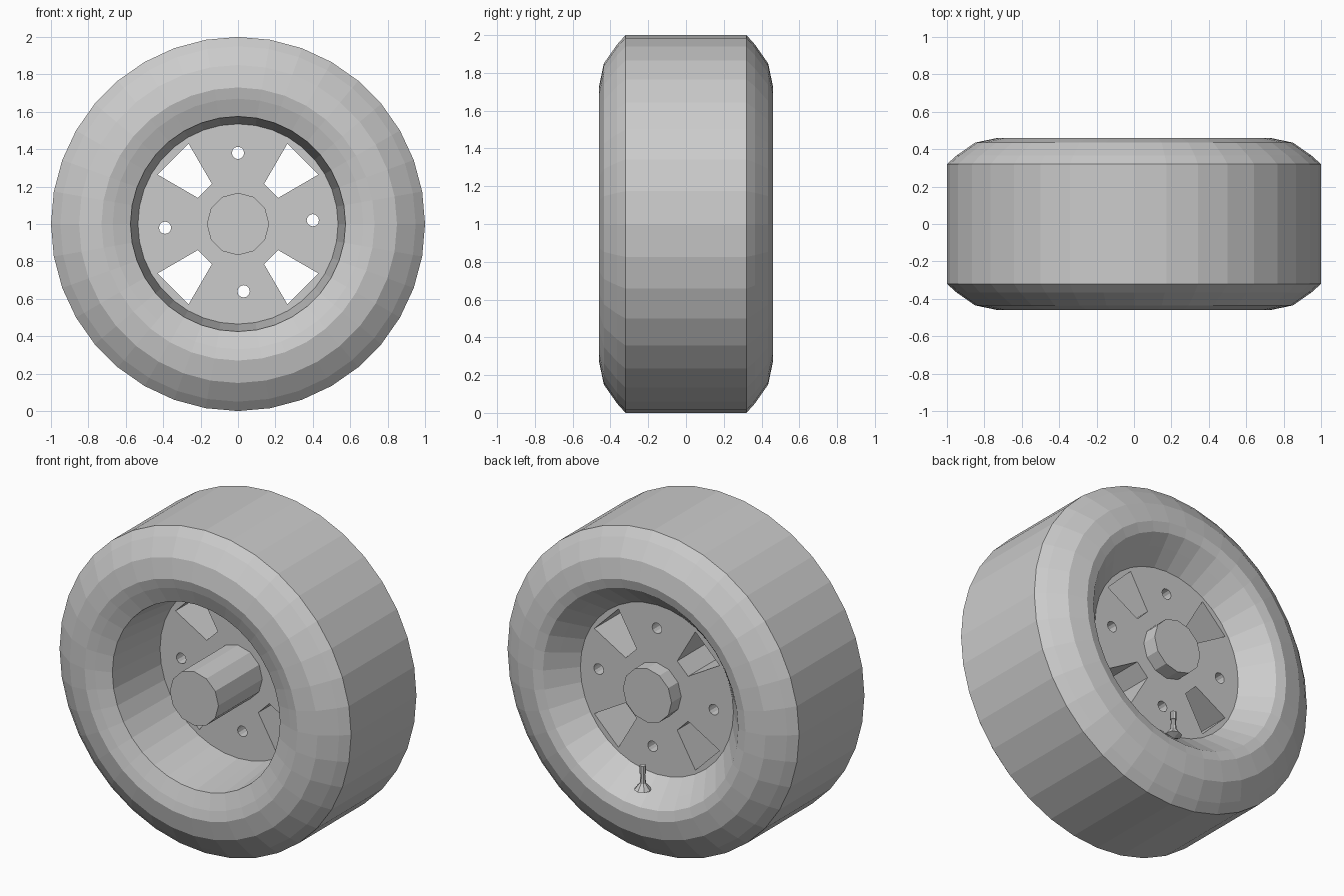
import bpy, bmesh, math
from mathutils import Matrix, Vector

cube = bpy.data.objects.get("Cube")
if cube:
    bpy.data.objects.remove(cube, do_unlink=True)

AXLE_Z = 1.0
GREY = (0.6, 0.6, 0.6, 1)
grey = bpy.data.materials.new("plain grey")
grey.use_nodes = True
grey.diffuse_color = GREY
grey.node_tree.nodes["Principled BSDF"].inputs["Base Color"].default_value = GREY


def finish(name, bm):
    mesh = bpy.data.meshes.new(name)
    bm.to_mesh(mesh)
    bm.free()
    mesh.materials.append(grey)
    obj = bpy.data.objects.new(name, mesh)
    bpy.context.collection.objects.link(obj)
    return obj


def lathe(name, profile, sides, centre=(0, 0, AXLE_Z), axis="Y"):
    """Revolve (radius, height) points; end points of radius 0 close the shape."""
    bm = bmesh.new()
    rings = []
    for r, h in profile:
        ring = []
        for i in range(sides if r else 1):
            a = math.tau * i / sides
            u, v = r * math.cos(a), r * math.sin(a)
            p = Vector((u, h, v) if axis == "Y" else (u, v, h))
            ring.append(bm.verts.new(p + Vector(centre)))
        rings.append(ring)
    for low, high in zip(rings, rings[1:]):
        for i in range(sides):
            j = (i + 1) % sides
            loop = [low[i % len(low)], low[j % len(low)],
                    high[j % len(high)], high[i % len(high)]]
            loop = list(dict.fromkeys(loop))
            bm.faces.new(loop if axis == "Z" else loop[::-1])
    return finish(name, bm)


def cylinder(name, radius, y0, y1, sides, x=0, z=0):
    profile = [(0, y0), (radius, y0), (radius, y1), (0, y1)]
    return lathe(name, profile, sides, (x, 0, AXLE_Z + z))


# Tyre: rounded shoulders and a flat tread
shoulder = [(0.67, 0.445), (0.73, 0.46), (0.85, 0.435), (0.95, 0.365), (1.0, 0.32)]
front_wall = [(0.575, -0.41)] + [(r, -y) for r, y in shoulder]
lathe("tyre", front_wall + shoulder[::-1], 36)

# Rim: deep front barrel and flared rear dish
lathe("rim", [(0.67, 0.445), (0.61, 0.38), (0.525, 0.285),
              (0.535, 0.0), (0.575, -0.41)], 36)

# Wheel disc with windows and bolt holes cut through it
disc = cylinder("wheel_disc", 0.535, 0.0, 0.285, 36)
cutters = []
for i in range(4):
    bm = bmesh.new()
    corners = [(0.25, -0.053), (0.49, -0.117), (0.49, 0.117), (0.25, 0.053)]
    face = bm.faces.new([bm.verts.new((u, -0.1, v)) for u, v in corners])
    side = bmesh.ops.extrude_face_region(bm, geom=[face])
    moved = [v for v in side["geom"] if isinstance(v, bmesh.types.BMVert)]
    bmesh.ops.translate(bm, verts=moved, vec=(0, 0.5, 0))
    bmesh.ops.recalc_face_normals(bm, faces=bm.faces)
    turn = Matrix.Rotation(math.radians(45 + 90 * i), 4, "Y")
    bm.transform(Matrix.Translation((0, 0, AXLE_Z)) @ turn)
    cutters.append(finish("window_cutter", bm))
for x, z in [(0, 0.38), (-0.39, -0.02), (0.03, -0.36), (0.4, 0.02)]:
    cutters.append(cylinder("bolt_hole_cutter", 0.033, -0.1, 0.4, 12, x, z))
for cutter in cutters:
    cutter.hide_render = True
    cutter.hide_viewport = True
    cutter.display_type = "WIRE"
    cut = disc.modifiers.new("cut", "BOOLEAN")
    cut.operation = "DIFFERENCE"
    cut.solver = "EXACT"
    cut.object = cutter

# Hub: long at the front, short cap at the rear
cylinder("hub", 0.167, -0.43, 0.38, 12)

# Air valve standing on the rear dish
lathe("valve", [(0, -0.61), (0.05, -0.59), (0.018, -0.55), (0.013, -0.49),
                (0.018, -0.49), (0.018, -0.44), (0, -0.44)], 8,
      (0.03, 0.38, AXLE_Z), axis="Z")
